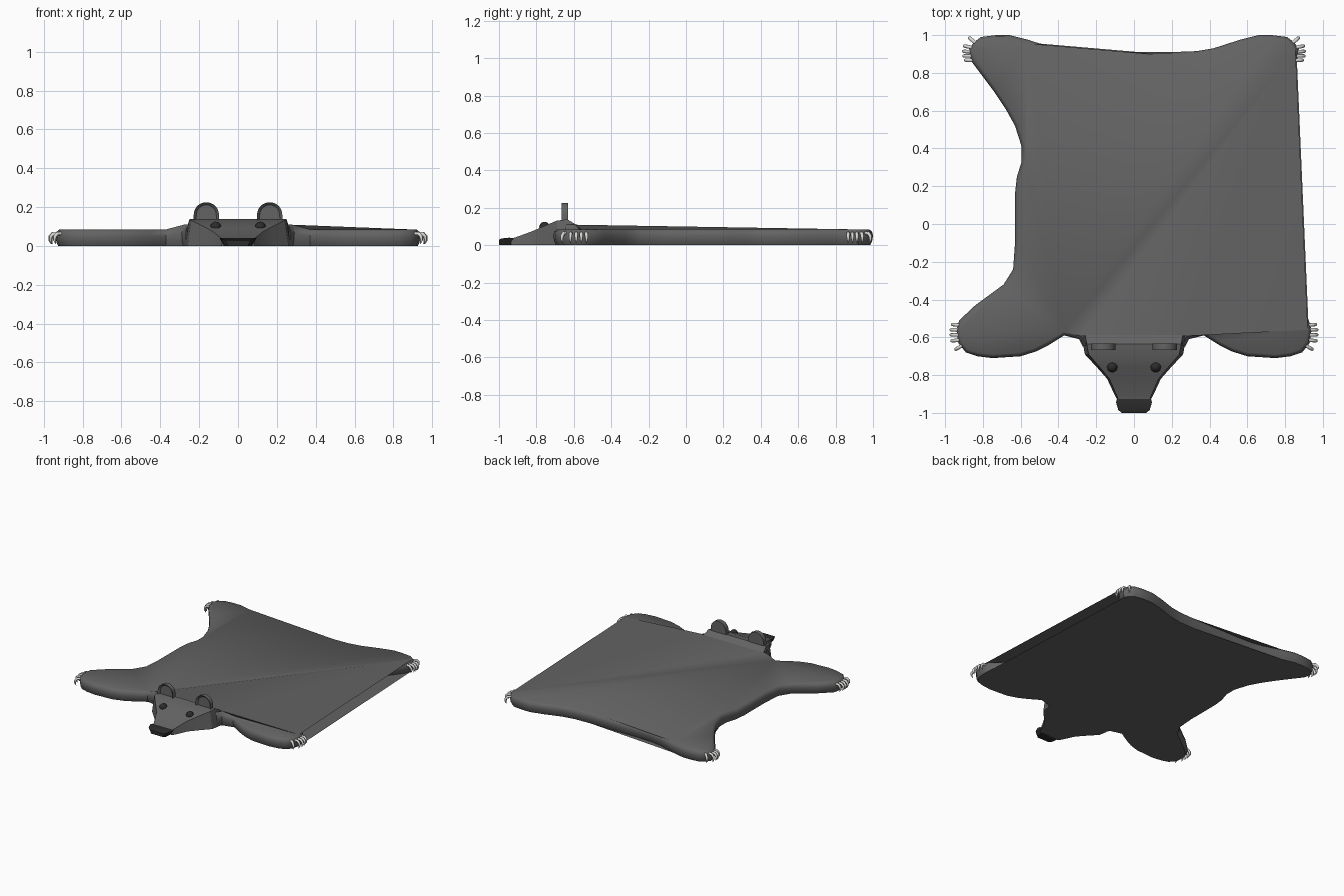
import bpy, bmesh, math
from mathutils import Vector

if "Cube" in bpy.data.objects:
    bpy.data.objects.remove(bpy.data.objects["Cube"])


def material(name, c):
    m = bpy.data.materials.new(name)
    m.diffuse_color = (c[0], c[1], c[2], 1)
    m.use_nodes = True
    m.node_tree.nodes["Principled BSDF"].inputs["Base Color"].default_value = m.diffuse_color
    return m


FUR = material("grey fur", (0.125, 0.125, 0.125))
DARK = material("dark nose", (0.025, 0.025, 0.025))
CLAW = material("pale claw", (0.68, 0.68, 0.66))


def finish(bm, name, mat, angle=35, fix=True):
    if fix:
        bmesh.ops.recalc_face_normals(bm, faces=bm.faces)
    me = bpy.data.meshes.new(name)
    bm.to_mesh(me)
    bm.free()
    me.materials.append(mat)
    ob = bpy.data.objects.new(name, me)
    bpy.context.collection.objects.link(ob)
    bpy.ops.object.select_all(action='DESELECT')
    ob.select_set(True)
    bpy.context.view_layer.objects.active = ob
    bpy.ops.object.shade_smooth_by_angle(angle=math.radians(angle))
    return ob


# Pelt: half outline from neck to tail, mirrored
half = [(.27, -.65), (.29, -.61), (.37, -.59), (.45, -.64), (.52, -.675), (.6, -.70),
        (.75, -.71), (.83, -.70), (.89, -.68), (.93, -.63), (.94, -.56), (.925, -.51),
        (.84, -.43), (.69, -.32), (.64, -.24), (.63, -.1), (.63, .16), (.62, .25),
        (.595, .33), (.595, .41), (.63, .52), (.68, .61), (.74, .70), (.80, .78),
        (.86, .86), (.875, .92), (.85, .96), (.81, .99), (.73, 1.0), (.66, 1.0),
        (.56, .975), (.42, .93), (.33, .915), (.2, .91)]
ring = [Vector(p) for p in half] + [Vector((0, .91))] + [Vector((-x, y)) for x, y in reversed(half)]
N = len(ring)
bm = bmesh.new()
levels = []
for z, inset in [(0, .015), (.02, .005), (.05, 0), (.073, .006), (.084, .02)]:
    row = []
    for i, p in enumerate(ring):
        t = (ring[min(i + 1, N - 1)] - ring[max(i - 1, 0)]).normalized()
        q = p - Vector((t.y, -t.x)) * inset
        neck = 1.3 if i in (0, 1, N - 2, N - 1) else 1
        row.append(bm.verts.new((q.x, q.y, z * neck)))
    levels.append(row)
for lo, hi in zip(levels, levels[1:]):
    for i in range(N - 1):
        bm.faces.new((lo[i], lo[i + 1], hi[i + 1], hi[i]))
# Top skin stretched straight over the right flank and part of the rear
T, B = levels[-1], levels[0]
LEG, PAW = 10, 25
left = list(range(PAW, 34)) + list(range(N - 31, N - 2))
for idx in (left, (N - 3, N - 2, PAW), (N - 2, 1, PAW), (1, LEG, PAW), (1, 2, LEG),
            range(2, LEG + 1)):
    bm.faces.new([T[i] for i in idx])
# Underside
bm.faces.new([B[i] for i in reversed(list(range(0, LEG + 1)) + left + [N - 2, N - 1])])
finish(bm, "pelt", FUR, 40, fix=False)


def loft(name, sections, mat):
    """Box sections along y: (y, half base, half top, top z)."""
    bm = bmesh.new()
    rows = []
    for y, b, t, z in sections:
        rows.append([bm.verts.new(c) for c in ((-b, y, 0), (b, y, 0), (t, y, z), (-t, y, z))])
    for r, s in zip(rows, rows[1:]):
        for i in range(4):
            j = (i + 1) % 4
            bm.faces.new((r[i], r[j], s[j], s[i]))
    bm.faces.new(rows[0])
    bm.faces.new(rows[-1])
    return finish(bm, name, mat, 25)


# Head and nose
loft("head", [(-.58, .27, .26, .105), (-.635, .27, .25, .138), (-.69, .26, .24, .131),
              (-.76, .195, .18, .102), (-.82, .142, .13, .075), (-.91, .10, .09, .042),
              (-.935, .085, .08, .036)], FUR)
loft("nose", [(-.925, .07, .09, .038), (-.945, .07, .095, .04), (-.985, .065, .083, .036),
              (-1.0, .05, .065, .028)], DARK)

for side, label in ((-1, "left"), (1, "right")):
    # Ear: rounded slab with a recessed front
    bm = bmesh.new()
    pts = [(-.065, .11)] + [(-.065 * math.cos(math.pi * k / 14), .16 + .065 * math.sin(math.pi * k / 14))
                            for k in range(15)] + [(.065, .11)]
    front = bm.faces.new([bm.verts.new((side * .163 + x, -.666, z)) for x, z in pts])
    ext = bmesh.ops.extrude_face_region(bm, geom=[front], use_keep_orig=True)
    bmesh.ops.translate(bm, vec=(0, .034, 0),
                        verts=[v for v in ext["geom"] if isinstance(v, bmesh.types.BMVert)])
    bmesh.ops.recalc_face_normals(bm, faces=bm.faces)
    front = min(bm.faces, key=lambda f: f.calc_center_median().y)
    bmesh.ops.inset_individual(bm, faces=[front], thickness=.014, depth=0)
    bmesh.ops.translate(bm, vec=(0, .014, 0), verts=front.verts)
    finish(bm, label + "_ear", FUR)

    # Eye
    bm = bmesh.new()
    bmesh.ops.create_uvsphere(bm, u_segments=16, v_segments=10, radius=.028)
    bmesh.ops.translate(bm, vec=(side * .115, -.757, .097), verts=bm.verts)
    finish(bm, label + "_eye", DARK, 60)

    # Claws: tapered curved horns, five on each paw
    paws = {"front": [(.925, -.535, 5), (.932, -.56, 0), (.932, -.587, 0), (.928, -.615, -5), (.912, -.645, -30)],
            "back": [(.855, .867, 0), (.864, .89, 0), (.866, .912, 3), (.862, .935, 12), (.843, .962, 40)]}
    for paw, claws in paws.items():
        bm = bmesh.new()
        for x, y, deg in claws:
            a = math.radians(deg)
            out = Vector((side * math.cos(a), math.sin(a), 0))
            across = Vector((-out.y, out.x, 0))
            prev = None
            for d, z, r, tilt in ((-.005, .064, .009, 90), (.022, .063, .0095, 65), (.036, .048, .009, 20),
                                  (.038, .03, .007, -5), (.03, .01, .0015, -20)):
                t = math.radians(tilt)
                up = out * math.cos(t) + Vector((0, 0, math.sin(t)))
                c = Vector((side * x, y, z)) + out * d
                row = [bm.verts.new(c + across * r * math.cos(k * math.pi / 4) + up * r * math.sin(k * math.pi / 4))
                       for k in range(8)]
                if prev:
                    for k in range(8):
                        bm.faces.new((prev[k], prev[(k + 1) % 8], row[(k + 1) % 8], row[k]))
                else:
                    bm.faces.new(row)
                prev = row
            bm.faces.new(prev)
        finish(bm, f"{label}_{paw}_claws", CLAW, 50)
